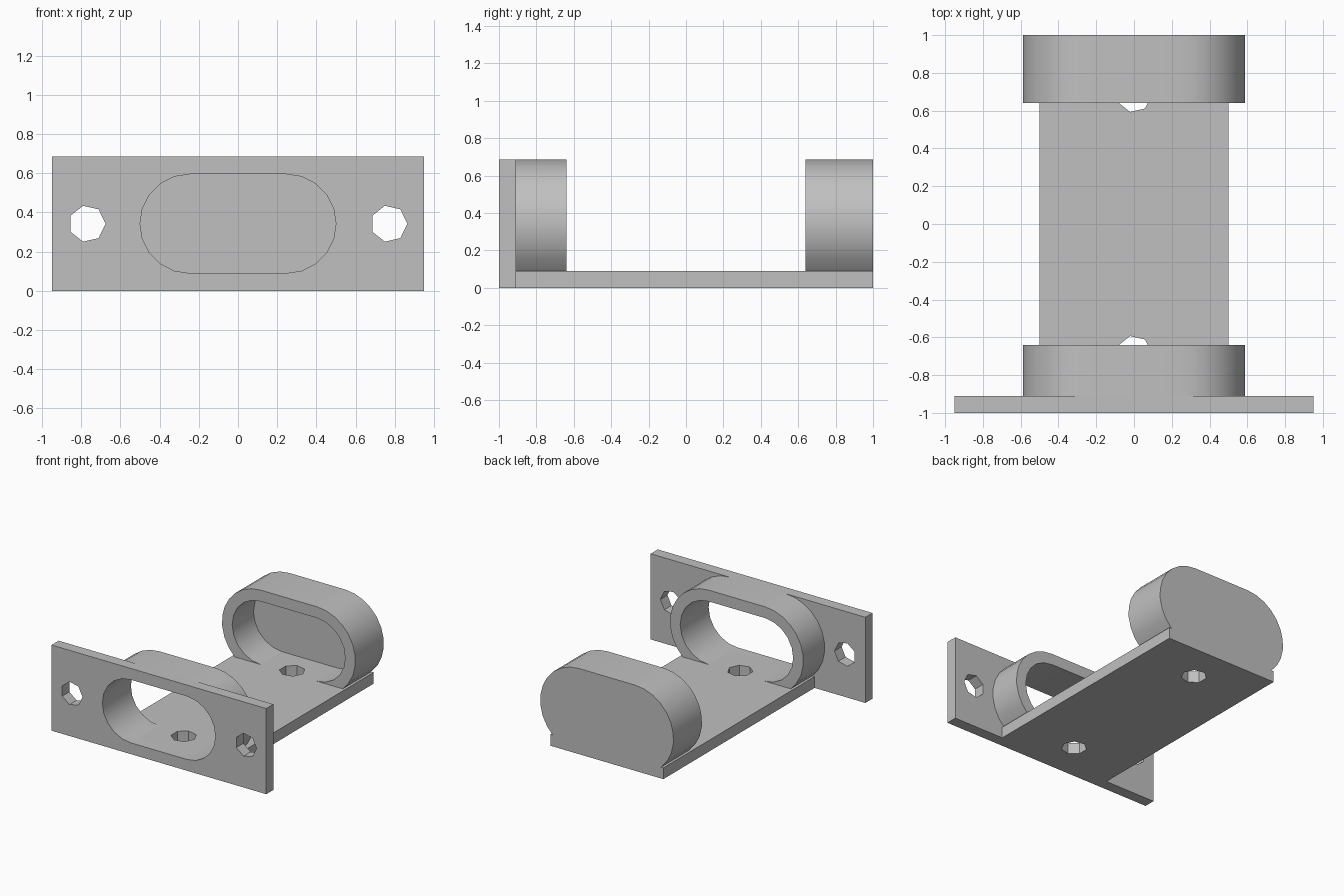
import bpy, bmesh
from math import sin, cos, asin, pi, radians
from mathutils import Matrix

if "Cube" in bpy.data.objects:
    bpy.data.objects.remove(bpy.data.objects["Cube"])

grey = bpy.data.materials.new("plain grey")
grey.use_nodes = True
GREY = (0.53, 0.53, 0.53, 1)
grey.diffuse_color = GREY
grey.node_tree.nodes["Principled BSDF"].inputs["Base Color"].default_value = GREY

# Shared dimensions
WALL = 0.09
MID = 0.3425            # height of the sleeve axis
OUTER, INNER = MID, MID - WALL
SHIFT = 0.2475          # arc centres of the slot shape


def right_arc(radius, start, steps):
    """Arc from a start angle up to the top of the right-hand rounded end."""
    angles = [start + (pi / 2 - start) * i / steps for i in range(steps + 1)]
    return [(SHIFT + radius * cos(a), MID + radius * sin(a)) for a in angles]


def mirrored(points):
    """Continue a right-hand arc over the top and down the left side."""
    return points + [(-x, z) for x, z in reversed(points)]


def rect(x0, x1, y0, y1):
    return [(x0, y0), (x1, y0), (x1, y1), (x0, y1)]


def bolt_hole(cx, cy):
    return [(cx + 0.094 * cos(2 * pi * i / 7), cy + 0.094 * sin(2 * pi * i / 7))
            for i in range(7)]


def slab(name, loops, low, high, upright=True):
    """Extrude an outline with holes, along y when upright, otherwise along z."""
    curve = bpy.data.curves.new(name, "CURVE")
    curve.dimensions = "2D"
    curve.fill_mode = "BOTH"
    curve.extrude = (high - low) / 2
    for loop in loops:
        spline = curve.splines.new("POLY")
        spline.points.add(len(loop) - 1)
        for point, (u, v) in zip(spline.points, loop):
            point.co = (u, v, 0, 1)
        spline.use_cyclic_u = True
    temp = bpy.data.objects.new("outline", curve)
    mesh = bpy.data.meshes.new_from_object(temp)
    bpy.data.objects.remove(temp)
    bpy.data.curves.remove(curve)

    middle = (low + high) / 2
    if upright:
        mesh.transform(Matrix.Translation((0, middle, 0)) @ Matrix.Rotation(pi / 2, 4, "X"))
    else:
        mesh.transform(Matrix.Translation((0, 0, middle)))
    bm = bmesh.new()
    bm.from_mesh(mesh)
    bmesh.ops.remove_doubles(bm, verts=bm.verts, dist=0.0005)
    bmesh.ops.recalc_face_normals(bm, faces=bm.faces)
    bm.to_mesh(mesh)
    bm.free()

    mesh.name = name
    mesh.materials.clear()
    mesh.materials.append(grey)
    obj = bpy.data.objects.new(name, mesh)
    bpy.context.collection.objects.link(obj)
    bpy.ops.object.select_all(action="DESELECT")
    obj.select_set(True)
    bpy.context.view_layer.objects.active = obj
    bpy.ops.object.shade_smooth_by_angle(angle=radians(30))
    return obj


# Outer wall stops where it meets the top of the base
outer = mirrored(right_arc(OUTER, asin((WALL - MID) / OUTER), 10))
inner = mirrored(right_arc(INNER, -pi / 2, 10))
sleeve = outer + inner[::-1]

# Mounting plate with the slot and two bolt holes
slab("front_plate", [rect(-0.95, 0.95, 0, 2 * MID), inner,
                     bolt_hole(-0.77, MID), bolt_hole(0.77, MID)], -1, WALL - 1)

# Base strip with two bolt holes
slab("base", [rect(-0.5, 0.5, WALL - 1, 1),
              bolt_hole(0, -0.685), bolt_hole(0, 0.685)], 0, WALL, upright=False)

# Open sleeve at the front, closed cup at the back
slab("front_sleeve", [sleeve], WALL - 1, -0.64)
slab("back_sleeve", [sleeve], 0.64, 1 - WALL)
slab("back_wall", [outer], 1 - WALL, 1)
